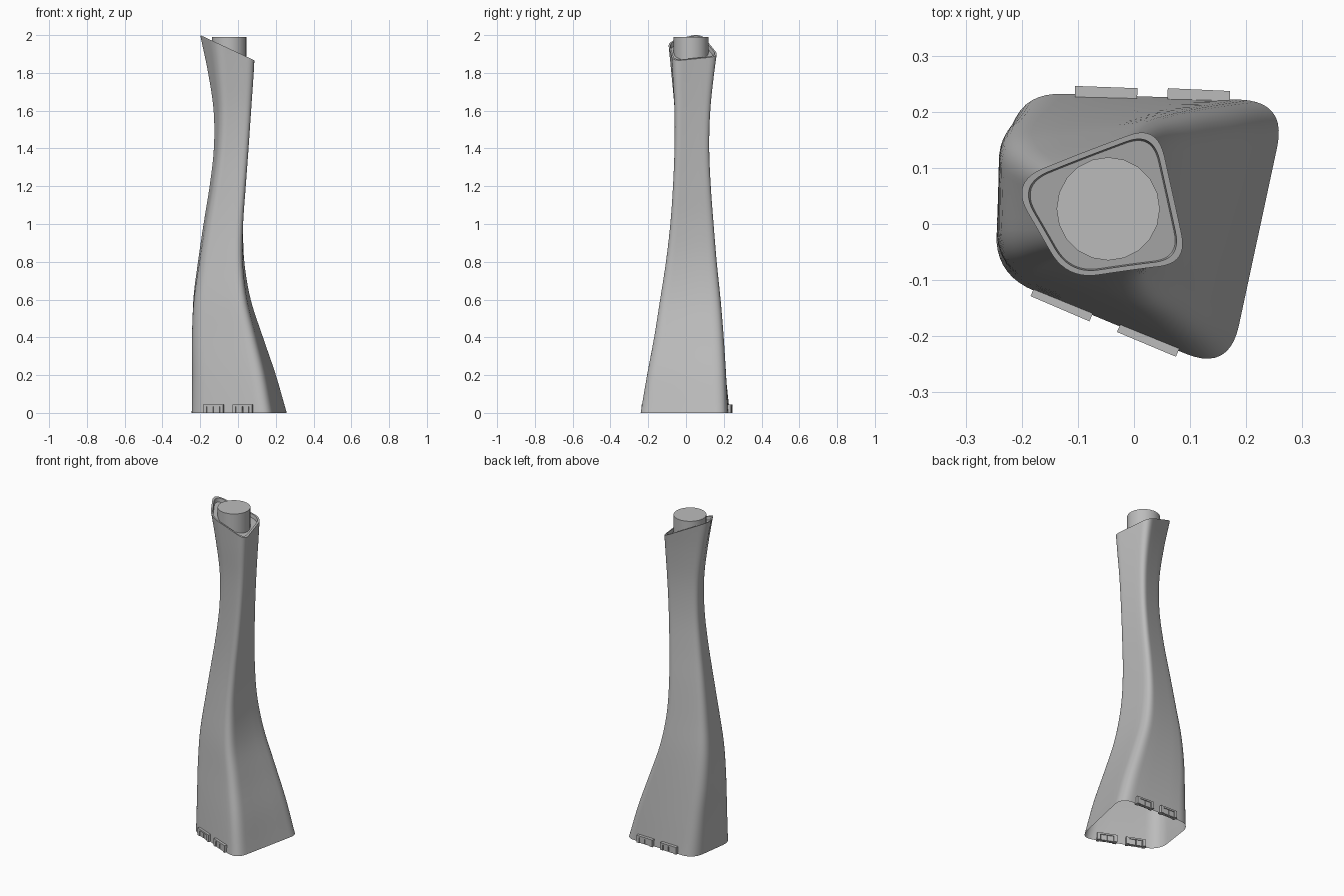
import bpy, bmesh, math
from mathutils import Vector, Matrix

if "Cube" in bpy.data.objects:
    bpy.data.objects.remove(bpy.data.objects["Cube"])

grey = bpy.data.materials.new("light concrete grey")
grey.use_nodes = True
color = (0.5, 0.5, 0.5, 1)
grey.diffuse_color = color
grey.node_tree.nodes["Principled BSDF"].inputs["Base Color"].default_value = color


def finish(bm, name, angle=30):
    mesh = bpy.data.meshes.new(name)
    bm.to_mesh(mesh)
    bm.free()
    obj = bpy.data.objects.new(name, mesh)
    bpy.context.collection.objects.link(obj)
    mesh.materials.append(grey)
    bpy.ops.object.select_all(action='DESELECT')
    obj.select_set(True)
    bpy.context.view_layer.objects.active = obj
    bpy.ops.object.shade_smooth_by_angle(angle=math.radians(angle))
    return obj


# Corner points of the base and top cross-sections, counter-clockwise
BASE = [(0.167, -0.263), (0.271, 0.224), (-0.215, 0.24), (-0.26, -0.085)]
TOP = [(0.102, -0.07), (0.03, 0.19), (-0.23, 0.073), (-0.133, -0.1)]

# Silhouette at equal height steps: left, right, front, back
WEST = [-.245, -.251, -.258, -.25, -.222, -.19, -.156, -.132, -.132, -.16, -.2]
EAST = [.258, .208, .145, .083, .05, .045, .054, .065, .076, .087, .094]
SOUTH = [-.24, -.21, -.175, -.145, -.115, -.092, -.078, -.07, -.071, -.084, -.098]
NORTH = [.232, .222, .208, .19, .168, .15, .134, .125, .13, .15, .178]


def smooth_lookup(table, z):
    """Catmull-Rom interpolation of a silhouette table."""
    f = max(0, min(z / 2, 1)) * (len(table) - 1)
    i = min(int(f), len(table) - 2)
    t = f - i
    b, c = table[i], table[i + 1]
    a = table[i - 1] if i > 0 else 2 * b - c
    d = table[i + 2] if i + 2 < len(table) else 2 * c - b
    return b + t * ((c - a) + t * ((2 * a - 5 * b + 4 * c - d)
                    + t * (3 * (b - c) + d - a))) / 2


def rounded_section(corners, reach):
    """Polygon with Bezier corners, scaled to a unit box."""
    pts, n = [], len(corners)
    for i in range(n):
        p, c, q = (Vector(corners[(i + k) % n]) for k in (-1, 0, 1))
        a = c + (p - c).normalized() * reach
        b = c + (q - c).normalized() * reach
        for k in range(11):
            t = k / 10
            pts.append(a * (1 - t) ** 2 + c * 2 * t * (1 - t) + b * t * t)
        nxt = q + (c - q).normalized() * reach
        pts += [b.lerp(nxt, k / 4) for k in (1, 2, 3)]
    lo = [min(p[k] for p in pts) for k in (0, 1)]
    hi = [max(p[k] for p in pts) for k in (0, 1)]
    return [Vector([(p[k] - lo[k]) / (hi[k] - lo[k]) for k in (0, 1)]) for p in pts]


base_section = rounded_section(BASE, 0.085)
top_section = rounded_section(TOP, 0.06)
COUNT = len(base_section)


def roof_height(x):
    return 1.865 + (0.09 - x) * 0.466


def wall_point(i, z):
    p = base_section[i].lerp(top_section[i], z / 2)
    w, e, s, n = (smooth_lookup(t, z) for t in (WEST, EAST, SOUTH, NORTH))
    return Vector((w + (e - w) * p.x, s + (n - s) * p.y, z))


def slanted_point(i, u):
    """Point on the wall at fraction u of the slanted full height."""
    z = 1.93 * u
    for _ in range(12):
        z = u * min(2.0, roof_height(wall_point(i, z).x))
    return wall_point(i, z)


# Tower shell: twisted wall, thin slanted rim and recessed roof, open underneath
bm = bmesh.new()
RINGS = 50
loops = [[slanted_point(i, r / RINGS) for i in range(COUNT)] for r in range(RINGS + 1)]
rim = loops[-1]
middle = sum(rim, Vector()) / COUNT
for scale, drop in ((0.92, 0), (0.9, 0.022)):
    loop = []
    for p in rim:
        q = middle.lerp(p, scale)
        loop.append(Vector((q.x, q.y, roof_height(q.x) - drop)))
    loops.append(loop)
rings = [[bm.verts.new(p) for p in loop] for loop in loops]
for low, high in zip(rings, rings[1:]):
    for i in range(COUNT):
        j = (i + 1) % COUNT
        bm.faces.new((low[i], low[j], high[j], high[i]))
bm.faces.new(rings[-1])
finish(bm, "tower_shell")

# Round core rising through the roof
bm = bmesh.new()
bmesh.ops.create_cone(bm, cap_ends=True, segments=20, radius1=0.092, radius2=0.092,
                      depth=0.16, matrix=Matrix.Translation((-0.046, 0.027, 1.91)))
finish(bm, "roof_core")


# Doorways: jambs and lintel around two recessed leaves
def doorway(name, start, end):
    a, b = Vector(start), Vector(end)
    along = (b - a).normalized()
    turn = Matrix.Rotation(math.atan2(along.y, along.x), 4, 'Z')
    mid = (a + b) / 2
    place = Matrix.Translation((mid.x, mid.y, 0)) @ turn
    width = (b - a).length
    bm = bmesh.new()

    def box(x, y, z, sx, sy, sz):
        m = place @ Matrix.Translation((x, y, z)) @ Matrix.Diagonal((sx, sy, sz, 1))
        bmesh.ops.create_cube(bm, size=1, matrix=m)

    for side in (-1, 1):
        box(side * (width / 2 - 0.009), 0.008, 0.017, 0.018, 0.028, 0.034)
        box(side * width / 6, 0.008, 0.017, width / 3 - 0.004, 0.02, 0.033)
    box(0, 0.008, 0.039, width, 0.028, 0.01)
    finish(bm, name)


doorway("front_door_right", (-0.182, -0.123), (-0.077, -0.168))
doorway("front_door_left", (-0.028, -0.187), (0.077, -0.231))
doorway("back_door_right", (0.006, 0.236), (-0.105, 0.24))
doorway("back_door_left", (0.171, 0.231), (0.06, 0.236))
